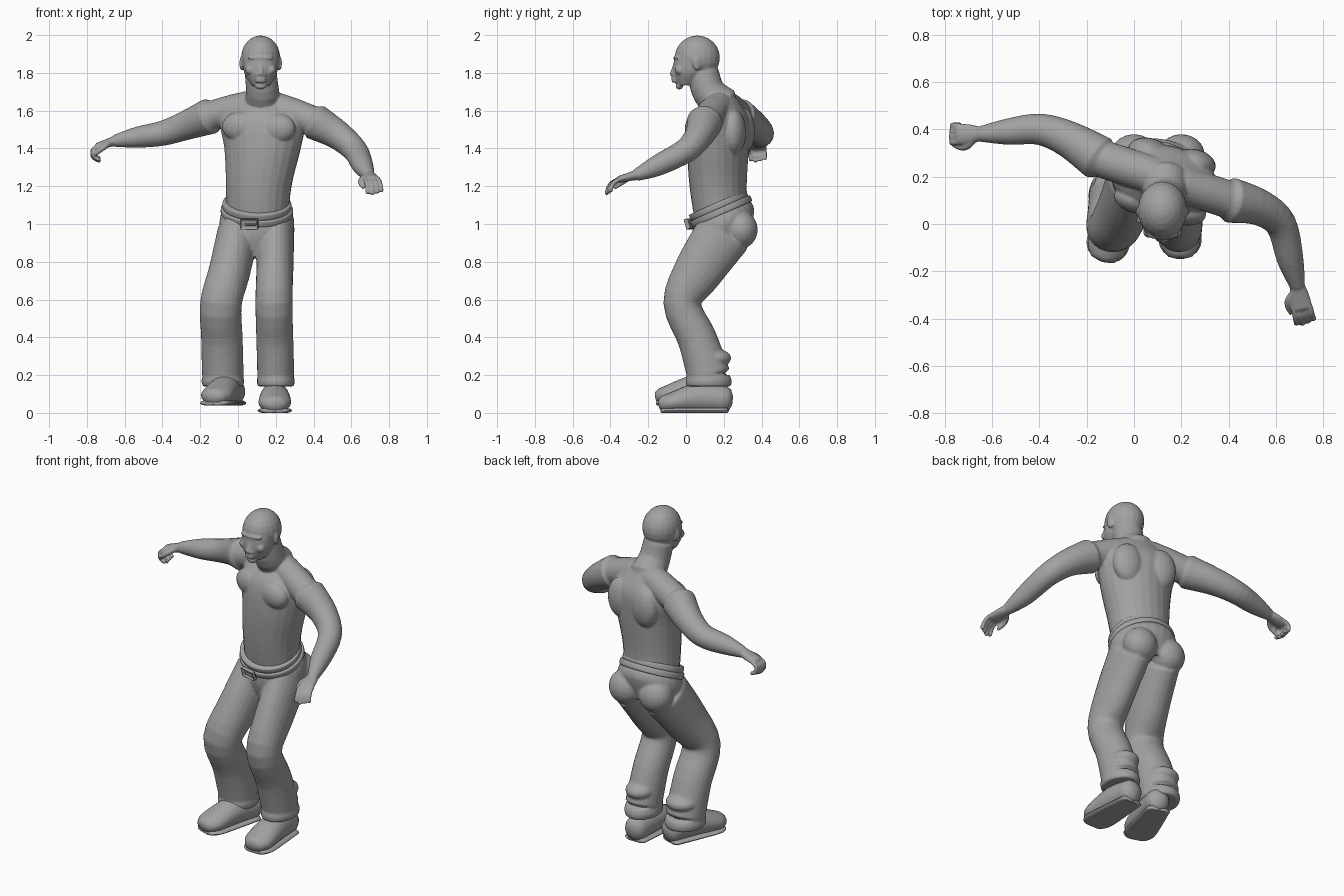
import bpy
import bmesh
from math import sin, cos, pi, radians
from mathutils import Vector, Matrix

if "Cube" in bpy.data.objects:
    bpy.data.objects.remove(bpy.data.objects["Cube"])

GREY = (0.36, 0.36, 0.36, 1)
grey_material = bpy.data.materials.new("plain grey")
grey_material.use_nodes = True
grey_material.diffuse_color = GREY
grey_material.node_tree.nodes["Principled BSDF"].inputs["Base Color"].default_value = GREY

# Directions: world axes, the twisted body's own left, and the waist plane normal
ACROSS, UP = Vector((1, 0, 0)), Vector((0, 0, 1))
TWIST = -0.24
BODY_LEFT = Vector((cos(TWIST), sin(TWIST), -0.05))
WAIST_UP = Vector((0, -0.4, 0.9)).normalized()

# Joints shared by several parts
WAIST = Vector((0.1, 0.18, 1.08))
NECK_BASE = Vector((0.13, 0.19, 1.63))
HEAD = Vector((0.12, 0.06, 1.88))
LEFT_SHOULDER, LEFT_WRIST = Vector((0.41, 0.1, 1.54)), Vector((0.69, -0.26, 1.26))
RIGHT_SHOULDER, RIGHT_WRIST = Vector((-0.15, 0.28, 1.57)), Vector((-0.65, 0.38, 1.44))


def spline(points, steps):
    """Smooth curve through the points (Catmull-Rom)."""
    padded = [points[0], *points, points[-1]]
    curve = []
    for a, b, c, d in zip(padded, padded[1:], padded[2:], padded[3:]):
        for k in range(steps):
            t = k / steps
            bend = a * 2 - b * 5 + c * 4 - d
            twist = (b - c) * 3 + d - a
            curve.append(b + ((c - a) + (bend + twist * t) * t) * t / 2)
    return curve + [points[-1]]


def loft(bm, path, widths, depths=None, side=ACROSS, normal=None, cap=0.5, sides=24):
    """Skin elliptical sections along a path; cap rounds both ends."""
    if not isinstance(widths, list):
        widths = [widths] * len(path)
    depths = depths or widths
    sections = spline([Vector((*p, w, d)) for p, w, d in zip(path, widths, depths)], 4)
    centres = [Vector(s[:3]) for s in sections]
    frames = []
    for i, section in enumerate(sections):
        along = normal or centres[min(i + 1, len(centres) - 1)] - centres[max(i - 1, 0)]
        along = along.normalized()
        u = (side - along * side.dot(along)).normalized()
        frames.append((centres[i], u, along.cross(u), along, section[3], section[4]))
    if cap:
        for end, sign in ((0, -1), (-1, 1)):
            p, u, v, along, w, d = frames[end]
            for angle in (pi / 5, pi / 2.5):
                tip = p + along * sign * sin(angle) * cap * min(w, d)
                frame = (tip, u, v, along, w * cos(angle), d * cos(angle))
                frames.insert(0 if sign < 0 else len(frames), frame)
    angles = [2 * pi * k / sides for k in range(sides)]
    loops = [[bm.verts.new(p + u * w * cos(a) + v * d * sin(a)) for a in angles]
             for p, u, v, along, w, d in frames]
    for low, high in zip(loops, loops[1:]):
        for k in range(sides):
            bm.faces.new((low[k - 1], low[k], high[k], high[k - 1]))
    bm.faces.new(loops[0])
    bm.faces.new(loops[-1])


def ball(bm, centre, size, yaw=0):
    place = Matrix.Translation(centre) @ Matrix.Rotation(yaw, 4, 'Z') @ Matrix.Diagonal((*size, 1))
    bmesh.ops.create_uvsphere(bm, u_segments=20, v_segments=12, radius=1, matrix=place)


def box(bm, centre, size):
    place = Matrix.Translation(centre) @ Matrix.Diagonal((*size, 1))
    bmesh.ops.create_cube(bm, size=1, matrix=place)


def finish(name, bm, voxel=None):
    """Make the object; with a voxel size, fuse its pieces into one skin."""
    bmesh.ops.recalc_face_normals(bm, faces=bm.faces)
    mesh = bpy.data.meshes.new(name)
    bm.to_mesh(mesh)
    bm.free()
    mesh.materials.append(grey_material)
    mesh.shade_smooth()
    part = bpy.data.objects.new(name, mesh)
    bpy.context.scene.collection.objects.link(part)
    if voxel:
        fuse = part.modifiers.new("fuse", 'REMESH')
        fuse.mode, fuse.voxel_size, fuse.use_smooth_shade = 'VOXEL', voxel, True
        soften = part.modifiers.new("soften", 'SMOOTH')
        soften.factor, soften.iterations = 0.5, 3
    else:
        mesh.set_sharp_from_angle(angle=radians(40))
    return part


def hand(bm, wrist, forward, thumb_side, curl):
    """Palm, four curling fingers and a thumb."""
    f = Vector(forward).normalized()
    s = Vector(thumb_side)
    s = (s - f * s.dot(f)).normalized()
    down = f.cross(s)
    if down.z > 0:
        down.negate()
    loft(bm, [wrist, wrist + f * 0.04, wrist + f * 0.1], [0.03, 0.04, 0.046], [0.028, 0.023, 0.018], side=s)
    for finger in range(4):
        spread = 0.034 - finger * 0.023
        length = 0.036 - 0.003 * abs(finger - 1)
        path = [wrist + f * 0.095 + s * spread]
        for joint in range(3):
            angle = curl * (joint + 0.4)
            path.append(path[-1] + (f * cos(angle) + down * sin(angle) + s * spread) * length)
        loft(bm, path, 0.012, side=s, cap=0.9, sides=12)
    thumb = [wrist + f * 0.03 + s * 0.02]
    for turn in (1, 0.2, -0.2):
        thumb.append(thumb[-1] + (f + s * turn + down * 0.4) * 0.03)
    loft(bm, thumb, [0.018, 0.016, 0.014, 0.011], side=s, cap=0.9, sides=12)


# Bare torso with chest muscles and shoulder blades
bm = bmesh.new()
loft(bm, [(0.1, 0.19, 1), (0.11, 0.17, 1.2), (0.13, 0.17, 1.4), (0.13, 0.18, 1.55), NECK_BASE],
     [0.165, 0.175, 0.205, 0.23, 0.16], [0.14, 0.15, 0.16, 0.15, 0.1], side=BODY_LEFT, normal=UP)
loft(bm, [RIGHT_SHOULDER, NECK_BASE, LEFT_SHOULDER], 0.08, side=UP)
for flank in (-0.1, 0.1):
    ball(bm, Vector((0.11, 0.08, 1.51)) + BODY_LEFT * flank, (0.1, 0.06, 0.08), TWIST)
    ball(bm, Vector((0.16, 0.28, 1.49)) + BODY_LEFT * flank, (0.09, 0.06, 0.12), TWIST)

# Arms and hands
ARM = [0.096, 0.077, 0.066, 0.056, 0.033]
loft(bm, [LEFT_SHOULDER, (0.53, 0.07, 1.47), (0.62, 0, 1.39), (0.66, -0.15, 1.31), LEFT_WRIST], ARM, side=UP)
loft(bm, [RIGHT_SHOULDER, (-0.28, 0.36, 1.52), (-0.4, 0.4, 1.48), (-0.53, 0.39, 1.46), RIGHT_WRIST], ARM, side=UP)
hand(bm, LEFT_WRIST, forward=(0.2, -1, -0.25), thumb_side=(-1, 0, 0), curl=radians(24))
hand(bm, RIGHT_WRIST, forward=(-1, 0, -0.3), thumb_side=(0, -1, 0), curl=radians(55))

# Neck, skull and jaw
loft(bm, [NECK_BASE, (0.13, 0.12, 1.7), (0.12, 0.09, 1.8)], [0.1, 0.088, 0.084])
ball(bm, HEAD, (0.104, 0.12, 0.118))
loft(bm, [(HEAD.x, 0.03, 1.87), (HEAD.x, 0.02, 1.8), (HEAD.x, 0, 1.73)], [0.094, 0.087, 0.045], normal=UP)


def feature(side, y, z, size, yaw=0):
    ball(bm, (HEAD.x + side, y, z), size, yaw)


# Brow, nose, lips and chin
feature(0, -0.044, 1.88, (0.07, 0.023, 0.013))
loft(bm, [(HEAD.x, -0.05, 1.86), (HEAD.x, -0.07, 1.79)], [0.012, 0.017], sides=12)
for lip in (1.77, 1.756):
    feature(0, -0.06, lip, (0.03, 0.018, 0.008))
feature(0, -0.035, 1.73, (0.03, 0.02, 0.018))
# Nostrils, eyes, cheeks and ears
for s in (-1, 1):
    feature(s * 0.018, -0.06, 1.79, (0.012, 0.015, 0.01))
    feature(s * 0.04, -0.043, 1.85, (0.02, 0.012, 0.009))
    feature(s * 0.054, -0.033, 1.815, (0.028, 0.026, 0.026))
    feature(s * 0.1, 0.06, 1.85, (0.01, 0.026, 0.038), s * 0.35)
finish("bare_upper_body", bm, voxel=0.006)

# Trousers: hips and seat
bm = bmesh.new()
loft(bm, [WAIST, (0.1, 0.2, 1), (0.1, 0.2, 0.87)], [0.18, 0.2, 0.17], [0.155, 0.176, 0.135],
     side=BODY_LEFT, normal=WAIST_UP)
for x in (0, 0.2):
    ball(bm, (x, 0.29, 0.97), (0.1, 0.09, 0.1))


def trouser_leg(hip, knee, hem, width):
    """Bent leg: the knee pushed forward, the hem turned up."""
    bend = [(0.2, 0.95), (0.065, 0.75), (-0.02, 0.58), (0.06, 0.39), (0.12, 0.2)]
    line = [hip, (hip + knee) / 2, knee, (knee + hem) / 2, hem]
    loft(bm, [(x, y, z) for x, (y, z) in zip(line, bend)], width, [0.15, 0.13, 0.1, 0.104, 0.115], cap=0.2)
    loft(bm, [(hem, 0.12, 0.2), (hem, 0.12, 0.17), (hem, 0.12, 0.14)],
         [width * k for k in (0.95, 1.03, 0.97)], [0.112, 0.122, 0.118], normal=UP, cap=0)
    # Sagging cloth behind the calf
    ball(bm, (hem, 0.15, 0.29), (width * 0.85, 0.09, 0.05))


trouser_leg(hip=0.2, knee=0.19, hem=0.2, width=0.098)
trouser_leg(hip=0, knee=-0.09, hem=-0.08, width=0.11)
finish("trousers", bm, voxel=0.008)

# Waistband and belt, tipped forward with the hips
for name, lift, grow in (("waistband", 0.02, 0.003), ("belt", -0.014, 0.012)):
    bm = bmesh.new()
    rows = [-1, -0.7, 0.7, 1]
    rims = [grow if abs(row) < 1 else grow - 0.008 for row in rows]
    loft(bm, [WAIST + WAIST_UP * (lift + row * 0.018) for row in rows],
         [0.18 + rim for rim in rims], [0.16 + rim for rim in rims],
         side=BODY_LEFT, normal=WAIST_UP, cap=0, sides=48)
    finish(name, bm)

# Buckle: framed plate with a sunken middle and a prong
bm = bmesh.new()
box(bm, (0, 0, 0), (0.095, 0.024, 0.056))
bm.normal_update()
front = [face for face in bm.faces if face.normal.y < -0.9]
bmesh.ops.inset_region(bm, faces=front, thickness=0.011)
bmesh.ops.translate(bm, verts=front[0].verts, vec=(0, 0.012, 0))
box(bm, (0.01, -0.006, 0), (0.06, 0.012, 0.009))
bm.transform(Matrix.Translation((0.06, 0.016, 1)) @ Matrix.Rotation(TWIST, 4, 'Z') @ Matrix.Rotation(0.3, 4, 'X'))
edges = finish("belt_buckle", bm).modifiers.new("soft_edges", 'BEVEL')
edges.width, edges.segments = 0.003, 2


def shoe(name, spot, yaw):
    """Rounded upper over a flat sole, toe towards the front."""
    bm = bmesh.new()
    lengths = [0.18, 0.04, -0.1, -0.15]
    widths, heights = [0.065, 0.078, 0.086, 0.065], [0.07, 0.08, 0.055, 0.045]
    loft(bm, [(0, y, h) for y, h in zip(lengths, heights)], widths, heights, cap=0.6)
    loft(bm, [(0, y, 0.012) for y in lengths], [w + 0.005 for w in widths], [0.02] * 4, cap=0.8)
    for v in bm.verts:
        v.co.z = max(v.co.z, 0)
    bm.transform(Matrix.Translation(spot) @ Matrix.Rotation(yaw, 4, 'Z'))
    finish(name, bm)


shoe("left_shoe", (0.195, 0.03, 0), 0)
shoe("right_shoe", (-0.08, 0.01, 0.04), -0.32)
